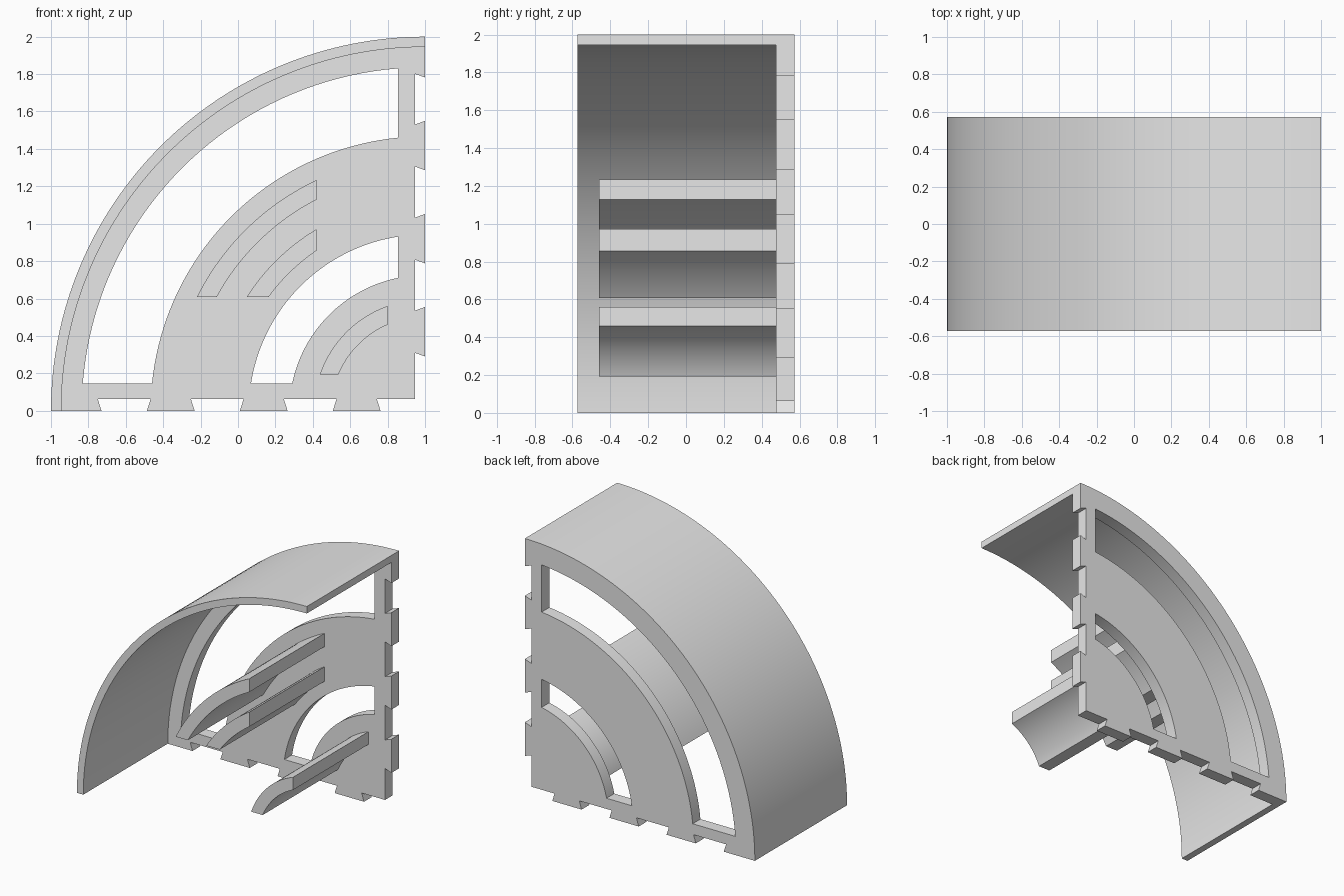
import bpy, bmesh
from math import asin, acos, cos, sin, pi

if "Cube" in bpy.data.objects:
    bpy.data.objects.remove(bpy.data.objects["Cube"], do_unlink=True)

GREY = bpy.data.materials.new("light grey")
GREY.use_nodes = True
GREY.diffuse_color = (0.8, 0.8, 0.8, 1)
GREY.node_tree.nodes["Principled BSDF"].inputs["Base Color"].default_value = (0.8, 0.8, 0.8, 1)

FRONT, BACK = -0.573, 0.573
PANEL = 0.477          # front face of the rear panel


def arc(r, start, end, steps=64):
    """Arc about the lower right corner; 0 is left, pi/2 is up. Points are (inward x, z)."""
    return [(r * cos(start + (end - start) * i / steps),
             r * sin(start + (end - start) * i / steps)) for i in range(steps + 1)]


def clipped_arc(r, u_min, z_min):
    return arc(r, asin(z_min / r), acos(u_min / r), 40)


def prism(name, profile, y0, y1):
    """Extrude a profile, given as distances from the corner, along y."""
    bm = bmesh.new()
    face = bm.faces.new([bm.verts.new((1 - u, y0, z)) for u, z in profile])
    out = bmesh.ops.extrude_face_region(bm, geom=[face])
    moved = [v for v in out["geom"] if isinstance(v, bmesh.types.BMVert)]
    bmesh.ops.translate(bm, verts=moved, vec=(0, y1 - y0, 0))
    bmesh.ops.recalc_face_normals(bm, faces=bm.faces)
    mesh = bpy.data.meshes.new(name)
    bm.to_mesh(mesh)
    bm.free()
    mesh.materials.append(GREY)
    obj = bpy.data.objects.new(name, mesh)
    bpy.context.collection.objects.link(obj)
    return obj


def activate(obj):
    bpy.ops.object.select_all(action="DESELECT")
    obj.select_set(True)
    bpy.context.view_layer.objects.active = obj


def cut(obj, cutter):
    mod = obj.modifiers.new("cut", "BOOLEAN")
    mod.operation, mod.solver, mod.object = "DIFFERENCE", "EXACT", cutter
    activate(obj)
    bpy.ops.object.modifier_apply(modifier=mod.name)
    bpy.data.objects.remove(cutter, do_unlink=True)


def smooth(obj):
    activate(obj)
    bpy.ops.object.shade_smooth_by_angle(angle=pi / 6)


# Quarter-round housing, hollowed out to leave a curved shell and a rear panel
housing = prism("curved_housing", arc(2, 0, pi / 2) + [(0, 0)], FRONT, BACK)
cavity = [(1.945, -0.2)] + arc(1.945, 0, pi / 2) + [(-0.2, 1.945), (-0.2, -0.2)]
cut(housing, prism("cavity_cutter", cavity, -1, PANEL))

# Arched openings through the rear panel
for outer, inner in ((1.836, 1.467), (0.942, 0.725)):
    opening = clipped_arc(outer, 0.145, 0.147) + clipped_arc(inner, 0.145, 0.147)[::-1]
    cut(housing, prism("opening_cutter", opening, 0.3, 0.8))

# Dovetail notches along the bottom and right edges
FLARE = 0.02
bottom = ((-0.2, 0.238), (0.493, 0.735), (0.99, 1.232), (1.487, 1.73))
right = ((-0.2, 0.29), (0.555, 0.788), (1.052, 1.286), (1.55, 1.782))
for notches, depth, upright in ((bottom, 0.063, False), (right, 0.055, True)):
    for a, b in notches:
        shape = [(a, -0.05), (b, -0.05), (b, 0), (b + FLARE, depth),
                 (a - FLARE, depth), (a, 0)]
        if upright:
            shape = [(z, u) for u, z in shape]
        cut(housing, prism("notch_cutter", shape, 0.3, 0.8))
smooth(housing)

# Curved ledges standing out from the panel
for name, outer, inner, u_min, z_min in (
        ("upper_ledge", 1.363, 1.269, 0.58, 0.607),
        ("middle_ledge", 1.131, 1.034, 0.58, 0.607),
        ("lower_ledge", 0.595, 0.502, 0.2, 0.193)):
    profile = clipped_arc(outer, u_min, z_min) + clipped_arc(inner, u_min, z_min)[::-1]
    smooth(prism(name, profile, -0.46, PANEL))
